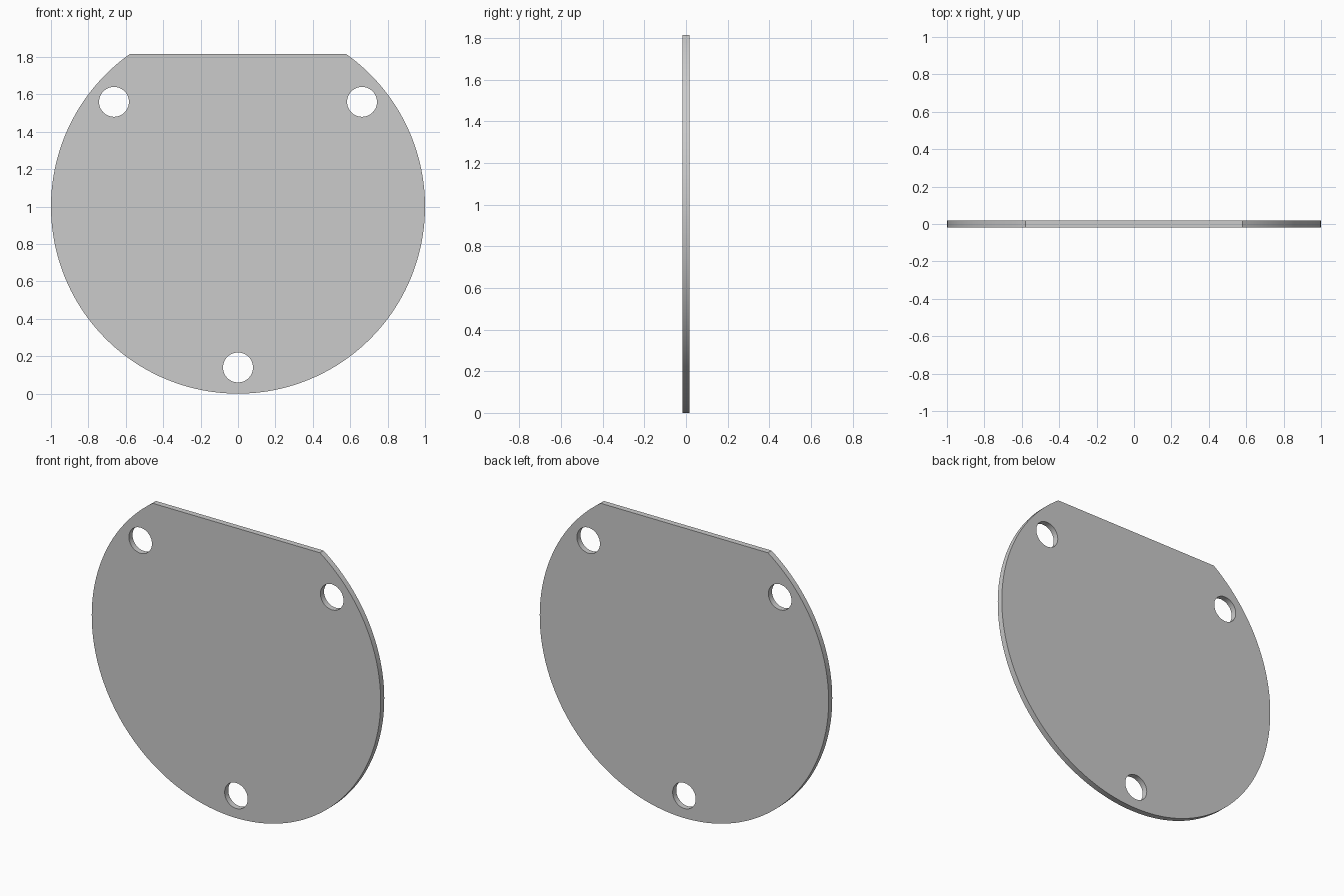
import bpy, bmesh, math

if "Cube" in bpy.data.objects:
    bpy.data.objects.remove(bpy.data.objects["Cube"])

THICK = 0.036
FLAT_Z = 1.815          # height of the straight top edge
bm = bmesh.new()


def add_loop(points):
    verts = [bm.verts.new((x, -THICK / 2, z)) for x, z in points]
    return [bm.edges.new((v, verts[i - 1])) for i, v in enumerate(verts)]


def arc(cx, cz, r, start, end, count):
    step = (end - start) / count
    return [(cx + r * math.cos(start + i * step), cz + r * math.sin(start + i * step))
            for i in range(count + 1)]


# Disc outline, cut straight across the top
a = math.asin(FLAT_Z - 1)
edges = add_loop(arc(0, 1, 1, math.pi - a, 2 * math.pi + a, 128))

# Three round mounting holes
for x, z in ((-0.663, 1.56), (0.663, 1.56), (0, 0.14)):
    edges += add_loop(arc(x, z, 0.08, 0, 2 * math.pi, 48)[:-1])

# Fill the face and give it thickness
bmesh.ops.triangle_fill(bm, use_beauty=True, use_dissolve=False, edges=edges)
result = bmesh.ops.extrude_face_region(bm, geom=bm.faces[:], use_keep_orig=True)
bmesh.ops.translate(bm, vec=(0, THICK, 0),
                    verts=[g for g in result["geom"] if isinstance(g, bmesh.types.BMVert)])
bmesh.ops.recalc_face_normals(bm, faces=bm.faces[:])

mesh = bpy.data.meshes.new("cover_plate")
bm.to_mesh(mesh)
bm.free()
plate = bpy.data.objects.new("cover_plate", mesh)
bpy.context.collection.objects.link(plate)

# Smooth the rims, keep the edges sharp
bpy.context.view_layer.objects.active = plate
plate.select_set(True)
bpy.ops.object.shade_smooth_by_angle(angle=math.radians(30))
